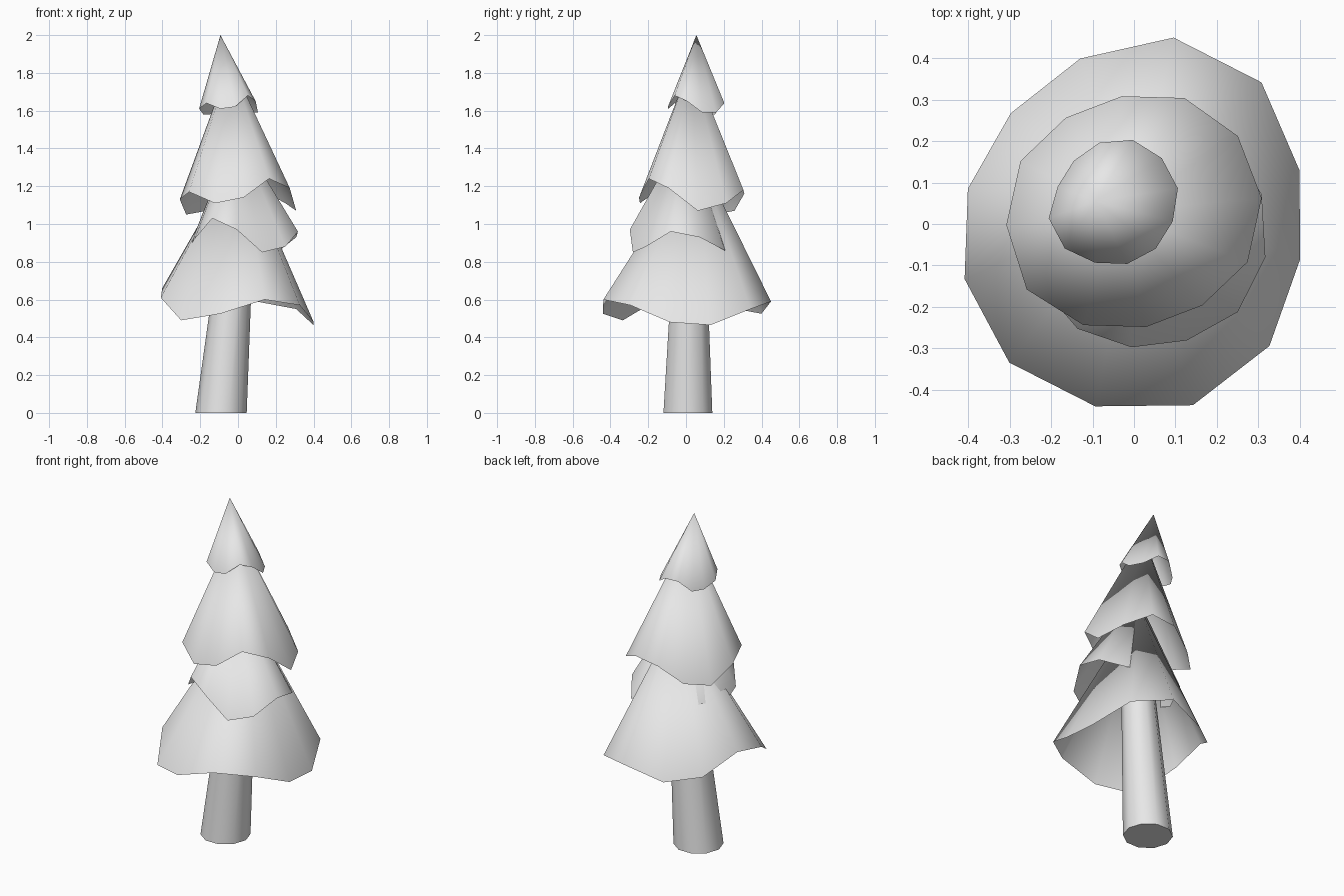
import bpy
import bmesh
import math
from mathutils import Vector

# Remove the default object only
default_cube = bpy.data.objects.get("Cube")
if default_cube:
    bpy.data.objects.remove(default_cube, do_unlink=True)

# One plain grey for the whole tree
GREY = (0.8, 0.8, 0.8, 1.0)
grey = bpy.data.materials.new("plain grey")
grey.use_nodes = True
grey.diffuse_color = GREY
grey.node_tree.nodes["Principled BSDF"].inputs["Base Color"].default_value = GREY


def finish_object(name, mesh_builder, sharp_angle):
    """Turn a bmesh into a smooth shaded object with the grey material."""
    mesh = bpy.data.meshes.new(name)
    mesh_builder.to_mesh(mesh)
    mesh_builder.free()
    mesh.materials.append(grey)
    tree_part = bpy.data.objects.new(name, mesh)
    bpy.context.scene.collection.objects.link(tree_part)
    bpy.ops.object.select_all(action="DESELECT")
    tree_part.select_set(True)
    bpy.context.view_layer.objects.active = tree_part
    bpy.ops.object.shade_smooth_by_angle(angle=math.radians(sharp_angle))
    return tree_part


def ring(builder, centre, start, radii, heights):
    """Add a ring of evenly turned points with its own radius and height each."""
    points = []
    for index, (radius, height) in enumerate(zip(radii, heights)):
        turn = math.radians(start) + math.tau * index / len(radii)
        points.append(builder.verts.new((centre[0] + radius * math.cos(turn),
                                         centre[1] + radius * math.sin(turn),
                                         height)))
    return points


def foliage_tier(name, apex, centre, start, radii, heights):
    """Open cone with an uneven, ragged lower rim; sizes in hundredths."""
    builder = bmesh.new()
    rim = ring(builder, centre, start,
               [radius / 100 for radius in radii],
               [height / 100 for height in heights])
    tip = builder.verts.new(Vector(apex))
    for current, following in zip(rim, rim[1:] + rim[:1]):
        builder.faces.new((current, following, tip))
    return finish_object(name, builder, 80)


def leaning_trunk(name, sides, bottom, bottom_radius, top, top_radius):
    """Tapered, capped cylinder whose top is shifted sideways."""
    builder = bmesh.new()
    lower = ring(builder, bottom, 0, [bottom_radius] * sides, [bottom[2]] * sides)
    upper = ring(builder, top, 0, [top_radius] * sides, [top[2]] * sides)
    for index in range(sides):
        following = (index + 1) % sides
        builder.faces.new((lower[index], lower[following],
                           upper[following], upper[index]))
    builder.faces.new(list(reversed(lower)))
    builder.faces.new(upper)
    return finish_object(name, builder, 50)


# Trunk, leaning slightly towards the middle of the foliage
leaning_trunk("trunk", 10, (-0.09, 0.01, 0), 0.136, (-0.01, 0.02, 0.9), 0.09)

# Wide skirt of branches at the bottom
foliage_tier("bottom_tier", (0.01, 0.06, 1.38), (0, 0), 18,
             (42, 46, 46, 42, 40, 41, 43, 45, 45, 46, 44, 41),
             (46.5, 55, 59, 52.5, 55, 66, 61, 49, 52.5, 60, 57, 48))

# Narrow tier, partly swallowed by its neighbours
foliage_tier("lower_middle_tier", (-0.01, 0, 1.5), (0.03, -0.04), -8,
             (29, 30, 31, 27, 25, 30, 29, 28, 27, 26, 26, 28),
             (96, 93, 86, 88, 84, 92, 88, 92, 103, 97, 85, 88))

# Tall tier under the tip
foliage_tier("upper_middle_tier", (-0.04, 0.03, 1.86), (0, 0.03), 6,
             (31, 31, 30, 28, 28, 30, 31, 32, 30, 28, 28, 30),
             (107, 111, 118, 116, 107, 105, 113, 117, 111, 114, 124, 119))

# Pointed cap at the very top
foliage_tier("top_tier", (-0.093, 0.055, 2), (-0.05, 0.05), 13,
             (16, 16, 16, 15, 14, 14, 16, 16, 15, 15, 15, 15),
             (159, 159, 164, 164, 158, 158, 161, 164, 161, 162, 168, 165))
